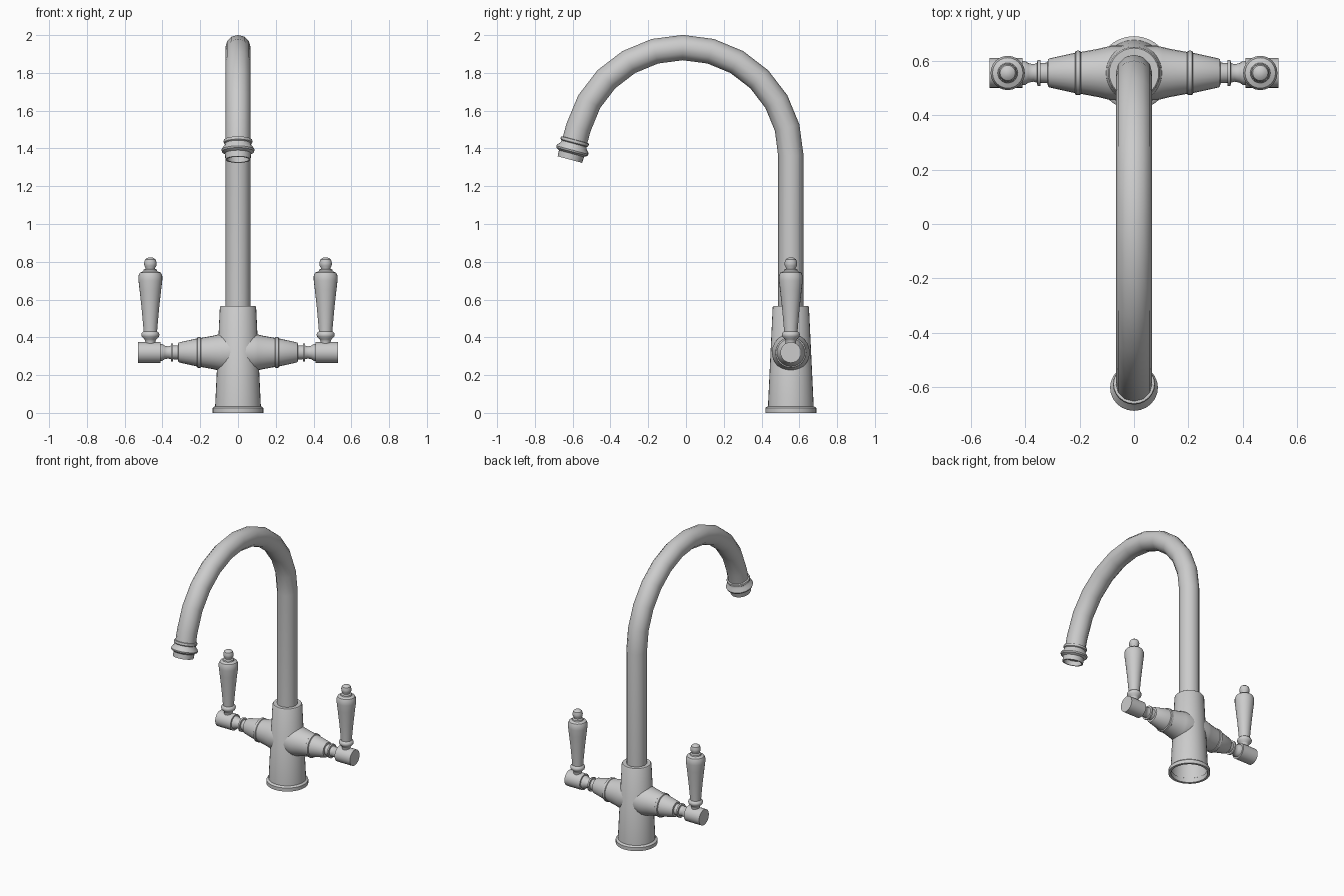
import bpy, bmesh, math
from mathutils import Matrix, Vector

if "Cube" in bpy.data.objects:
    bpy.data.objects.remove(bpy.data.objects["Cube"])

AXIS_Y = 0.555


def smooth(ob, angle=35):
    bpy.ops.object.select_all(action='DESELECT')
    ob.select_set(True)
    bpy.context.view_layer.objects.active = ob
    bpy.ops.object.shade_smooth_by_angle(angle=math.radians(angle))


def lathe(name, profile, origin, direction, sides=24, mirror=False):
    """Revolve (radius, distance) pairs about an axis."""
    bm = bmesh.new()
    rot = Vector(direction).to_track_quat('Z', 'Y').to_matrix().to_4x4()
    mat = Matrix.Translation(origin) @ rot
    rings = []
    for r, t in profile:
        rings.append([bm.verts.new(mat @ Vector((r * math.cos(a), r * math.sin(a), t)))
                      for a in (2 * math.pi * i / sides for i in range(sides))])
    for lo, hi in zip(rings, rings[1:]):
        for i in range(sides):
            j = (i + 1) % sides
            bm.faces.new((lo[i], lo[j], hi[j], hi[i]))
    bmesh.ops.remove_doubles(bm, verts=bm.verts, dist=1e-5)
    bmesh.ops.recalc_face_normals(bm, faces=bm.faces)
    mesh = bpy.data.meshes.new(name)
    bm.to_mesh(mesh)
    bm.free()
    ob = bpy.data.objects.new(name, mesh)
    bpy.context.collection.objects.link(ob)
    smooth(ob)
    if mirror:
        ob.modifiers.new("mirror", 'MIRROR').use_mirror_merge = False
    return ob


# tapered body with a foot flange, open underneath
lathe("body", [(0.115, 0.03), (0.118, 0), (0.135, 0), (0.135, 0.025), (0.128, 0.032),
               (0.121, 0.034), (0.096, 0.56), (0.091, 0.567), (0.06, 0.567)],
      (0, AXIS_Y, 0), (0, 0, 1), 32)

# swan-neck pipe: straight riser, then an arc in 15 degree steps
R, CY, CZ = 0.572, -0.017, 1.362
END = math.radians(165)
path = [(0, AXIS_Y, 0.54)]
path += [(0, CY + R * math.cos(math.radians(a)), CZ + R * math.sin(math.radians(a)))
         for a in range(0, 166, 15)]
arc_end = Vector(path[-1])
down = Vector((0, -math.sin(END), math.cos(END)))
path.append(tuple(arc_end + down * 0.09))
curve = bpy.data.curves.new("spout_pipe", 'CURVE')
curve.dimensions = '3D'
curve.bevel_depth = 0.067
curve.bevel_resolution = 4
spline = curve.splines.new('POLY')
spline.points.add(len(path) - 1)
for p, co in zip(spline.points, path):
    p.co = (*co, 1)
pipe = bpy.data.objects.new("spout_pipe", curve)
bpy.context.collection.objects.link(pipe)
bpy.ops.object.select_all(action='DESELECT')
pipe.select_set(True)
bpy.context.view_layer.objects.active = pipe
bpy.ops.object.convert(target='MESH')
smooth(bpy.context.object)

# nozzle with collar and recessed mouth
lathe("nozzle", [(0.06, 0.065), (0.075, 0.068), (0.077, 0.075), (0.075, 0.083), (0.069, 0.088),
                 (0.072, 0.1), (0.085, 0.115), (0.088, 0.123), (0.085, 0.132), (0.069, 0.142),
                 (0.067, 0.175), (0.058, 0.175), (0.056, 0.145), (0, 0.145)],
      arc_end, down)

# side arms: flared cone, raised band, thin neck with disc
lathe("valve_arm", [(0.10, 0.03), (0.10, 0.085), (0.095, 0.105), (0.088, 0.135), (0.077, 0.195),
                    (0.081, 0.198), (0.082, 0.206), (0.081, 0.214), (0.074, 0.217),
                    (0.053, 0.312), (0.05, 0.316), (0.038, 0.318), (0.036, 0.343),
                    (0.048, 0.344), (0.048, 0.355), (0.036, 0.356), (0.032, 0.37),
                    (0.036, 0.388), (0.044, 0.4), (0.044, 0.42)],
      (0, AXIS_Y, 0.32), (1, 0, 0), mirror=True)

# short barrels at the arm ends
lathe("lever_hub", [(0, 0.41), (0.055, 0.41), (0.055, 0.53), (0, 0.53)],
      (0, AXIS_Y, 0.32), (1, 0, 0), mirror=True)

# turned upright lever handles
lathe("lever_handle", [(0.028, 0.35), (0.027, 0.38), (0.032, 0.39), (0.045, 0.403), (0.048, 0.414),
                       (0.045, 0.424), (0.036, 0.432), (0.037, 0.45), (0.046, 0.55),
                       (0.057, 0.65), (0.063, 0.70), (0.063, 0.725), (0.056, 0.742),
                       (0.037, 0.75), (0.035, 0.758), (0.025, 0.763), (0.025, 0.768),
                       (0.032, 0.778), (0.033, 0.795), (0.028, 0.812), (0.016, 0.821), (0, 0.823)],
      (0.464, AXIS_Y, 0), (0, 0, 1), mirror=True)
